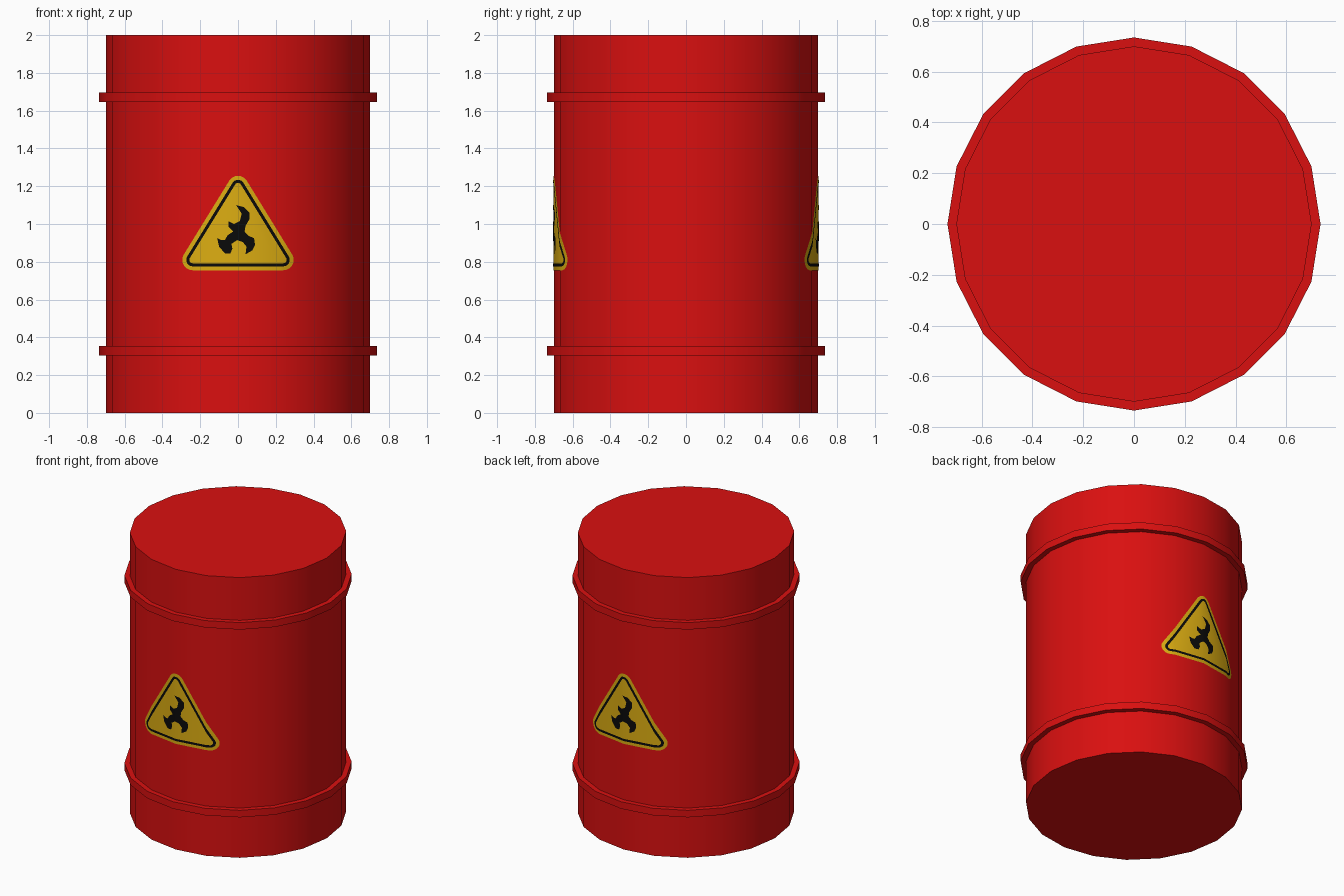
import bpy, bmesh, math
from mathutils import Vector

if "Cube" in bpy.data.objects:
    bpy.data.objects.remove(bpy.data.objects["Cube"])

SIDES, R, R_BAND = 20, 0.70, 0.735


def material(name, color):
    m = bpy.data.materials.new(name)
    m.diffuse_color = (*color, 1)
    m.use_nodes = True
    m.node_tree.nodes["Principled BSDF"].inputs["Base Color"].default_value = m.diffuse_color
    return m


RED = material("red paint", (0.70, 0.005, 0.005))
YELLOW = material("warning yellow", (0.72, 0.42, 0.006))
BLACK = material("black print", (0.003, 0.003, 0.003))


def finish(bm, name, mat):
    me = bpy.data.meshes.new(name)
    bm.to_mesh(me)
    bm.free()
    me.materials.append(mat)
    ob = bpy.data.objects.new(name, me)
    bpy.context.collection.objects.link(ob)
    bpy.ops.object.select_all(action='DESELECT')
    bpy.context.view_layer.objects.active = ob
    ob.select_set(True)
    bpy.ops.object.shade_smooth_by_angle(angle=math.radians(30))
    return ob


# Barrel: turned profile with two raised square bands and flat caps
profile = [(R, 0)]
for z in (0.305, 1.645):
    profile += [(R, z), (R_BAND, z), (R_BAND, z + 0.05), (R, z + 0.05)]
profile.append((R, 2))
bm = bmesh.new()
rings = []
for r, z in profile:
    rings.append([bm.verts.new((r * math.cos(i * math.tau / SIDES),
                                r * math.sin(i * math.tau / SIDES), z)) for i in range(SIDES)])
for a, b in zip(rings, rings[1:]):
    for i in range(SIDES):
        j = (i + 1) % SIDES
        bm.faces.new((a[i], a[j], b[j], b[i]))
bm.faces.new(rings[0][::-1])
bm.faces.new(rings[-1])
finish(bm, "barrel", RED)


# Warning signs: flat outlines cut at the barrel's facet edges and laid on them
EDGES = [R * math.sin(k * math.tau / SIDES) for k in range(-2, 3)]


def wall_depth(x):
    """Distance of the faceted wall from the axis at offset x."""
    step = math.tau / SIDES
    k = int(min(math.asin(min(abs(x) / R, 1)) / step + 1e-6, 4))
    x0, x1 = R * math.sin(k * step), R * math.sin((k + 1) * step)
    y0, y1 = R * math.cos(k * step), R * math.cos((k + 1) * step)
    return y0 + (y1 - y0) * (abs(x) - x0) / (x1 - x0)


def rounded_triangle(radius):
    pts = []
    for cx, cz, mid in ((0, 1.20, 90), (-0.24, 0.81, 210), (0.24, 0.81, 330)):
        for k in range(9):
            a = math.radians(mid - 60 + 15 * k)
            pts.append((cx + radius * math.cos(a), cz + radius * math.sin(a)))
    return pts


def sign_layer(name, mat, lift, outer, inner=None):
    for side, s in (("front", 1), ("back", -1)):
        bm = bmesh.new()
        o = [bm.verts.new((x, 0, z)) for x, z in outer]
        if inner:
            n = [bm.verts.new((x, 0, z)) for x, z in inner]
            for i in range(len(o)):
                j = (i + 1) % len(o)
                bm.faces.new((o[i], o[j], n[j], n[i]))
        else:
            bm.faces.new(o)
        bm.normal_update()
        bmesh.ops.triangulate(bm, faces=bm.faces[:])
        for x in EDGES:
            bmesh.ops.bisect_plane(bm, geom=bm.verts[:] + bm.edges[:] + bm.faces[:], dist=1e-5,
                                   plane_co=(x, 0, 0), plane_no=(1, 0, 0))
        bm.normal_update()
        bmesh.ops.reverse_faces(bm, faces=[f for f in bm.faces if f.normal.y > 0])
        for v in bm.verts:
            x, z = v.co.x, v.co.z
            v.co = Vector((s * x, -s * (wall_depth(x) + lift), z))
        finish(bm, f"{side}_{name}", mat)


sign_layer("sign_plate", YELLOW, 0.002, rounded_triangle(0.055))
sign_layer("sign_border", BLACK, 0.004, rounded_triangle(0.034), rounded_triangle(0.018))

# Flame symbol outline, in hundredths from the sign's centre at z = 0.95
flame = [(-1, 15), (3, 14), (6, 11), (6, 7.5), (4, 4), (3.5, 1), (5.5, -1.3), (8.5, -2.5),
         (9, -6), (7.5, -9), (4, -11), (4.5, -7), (2.5, -4.5), (-0.5, -3.5), (-3.5, -5.5),
         (-3, -8), (-4, -10.5), (-7, -10.5), (-10, -7), (-11, -2.5), (-9, -3.5), (-7, -3.5),
         (-5.5, -1), (-2.5, 1), (-5, 3.5), (-5, 6.5), (-2, 5), (1, 6.5), (2, 10.5)]
sign_layer("flame", BLACK, 0.004, [(x / 100, 0.95 + z / 100) for x, z in flame])
